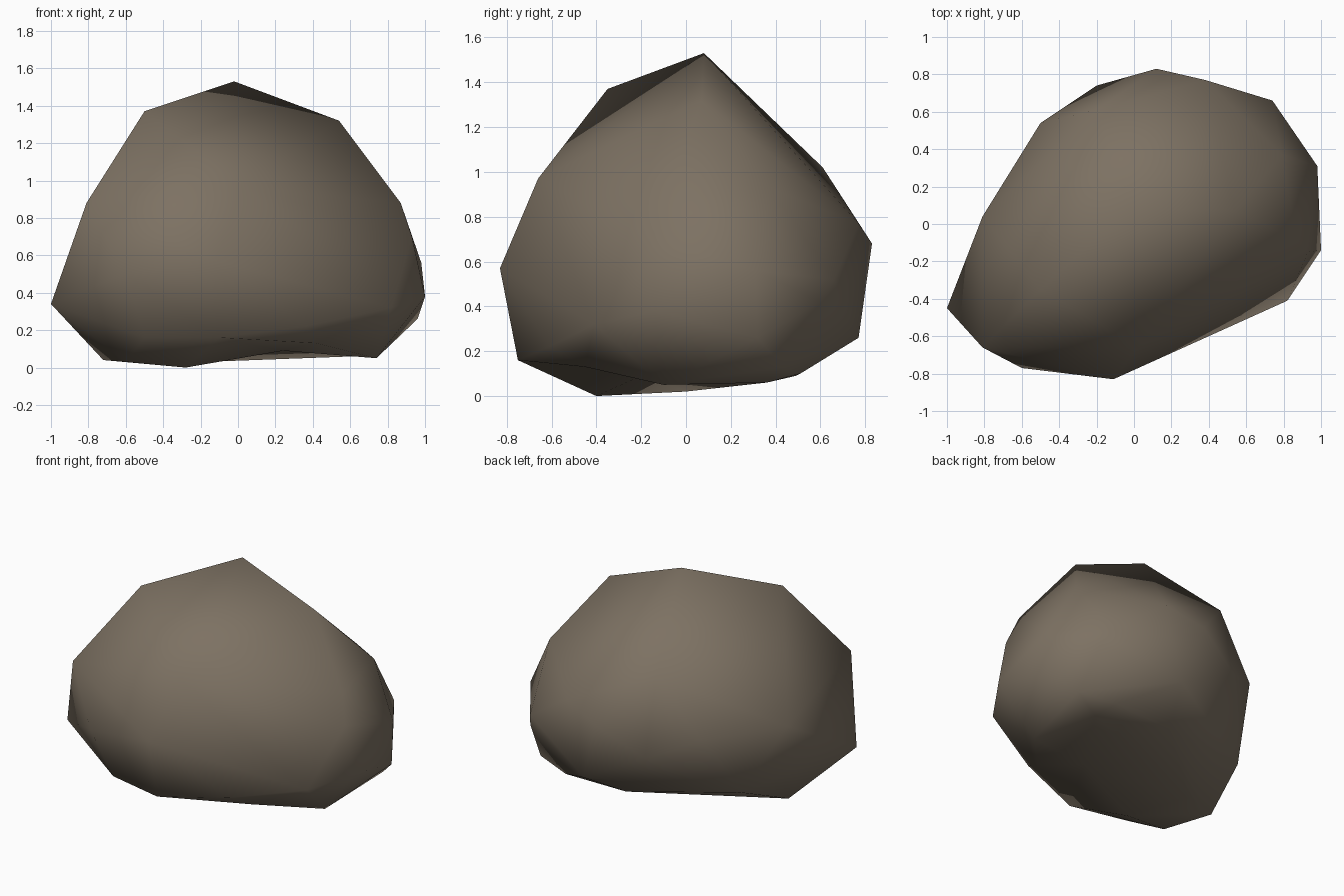
import bpy
import bmesh
from mathutils import Vector

# Remove the default object
cube = bpy.data.objects.get("Cube")
if cube is not None:
    bpy.data.objects.remove(cube, do_unlink=True)


def make_material(name, colour):
    material = bpy.data.materials.new(name)
    material.use_nodes = True
    material.diffuse_color = colour
    shader = material.node_tree.nodes["Principled BSDF"]
    shader.inputs["Base Color"].default_value = colour
    shader.inputs["Roughness"].default_value = 0.9
    return material


# Corner points of the boulder in hundredths of a unit, one ring per height band
underside = [(-72, -10, 4), (-60, -42, 3), (-28, -40, 0), (42, -45, 13),
             (74, -10, 5), (62, 36, 6), (57, 51, 10), (12, 49, 9), (-45, 0, 2)]
skirt = [(-50, -66, 16), (-10, -75, 16), (36, -61, 22), (82, -41, 32),
         (96, 32, 26), (82, 43, 13), (25, 77, 26), (-62, 28, 20)]
belt = [(-100, -45, 34), (-60, -77, 50), (-11, -83, 57), (56, -51, 42),
        (100, -14, 38), (98, 31, 56), (78, 60, 42), (74, 66, 52),
        (12, 83, 68), (-20, 74, 50), (-50, 54, 63), (-81, 4, 62)]
shoulder = [(-81, -66, 88), (2, -66, 97), (93, -15, 70), (87, -9, 88),
            (79, 37, 93), (38, 77, 77), (-20, 61, 102)]
crown = [(-50, -35, 137), (54, 7, 132), (-2, 8, 153)]

# A shallow dip in the underside, wrapped first and then pushed upwards
hollow = Vector((0.24, -0.20, -0.01))
hollow_lift = 0.1


def build_rock(name, rings, material):
    """Wrap a faceted skin around the rings and shade it softly."""
    bm = bmesh.new()
    for ring in rings:
        for corner in ring:
            bm.verts.new(Vector(corner) / 100)
    dip = bm.verts.new(hollow)

    # Wrap the corners and drop any that end up inside
    hull = bmesh.ops.convex_hull(bm, input=bm.verts[:])
    inside = [item for item in hull["geom_interior"]
              if isinstance(item, bmesh.types.BMVert)]
    bmesh.ops.delete(bm, geom=inside, context="VERTS")
    bmesh.ops.recalc_face_normals(bm, faces=bm.faces[:])

    # Hollow the underside
    dip.co.z += hollow_lift

    # Smooth shading over the whole stone
    for face in bm.faces:
        face.smooth = True

    mesh = bpy.data.meshes.new(name)
    bm.to_mesh(mesh)
    bm.free()
    mesh.materials.append(material)
    rock = bpy.data.objects.new(name, mesh)
    bpy.context.collection.objects.link(rock)
    return rock


# The boulder
stone = make_material("brown_grey_stone", (0.205, 0.167, 0.124, 1))
build_rock("boulder", [underside, skirt, belt, shoulder, crown], stone)
